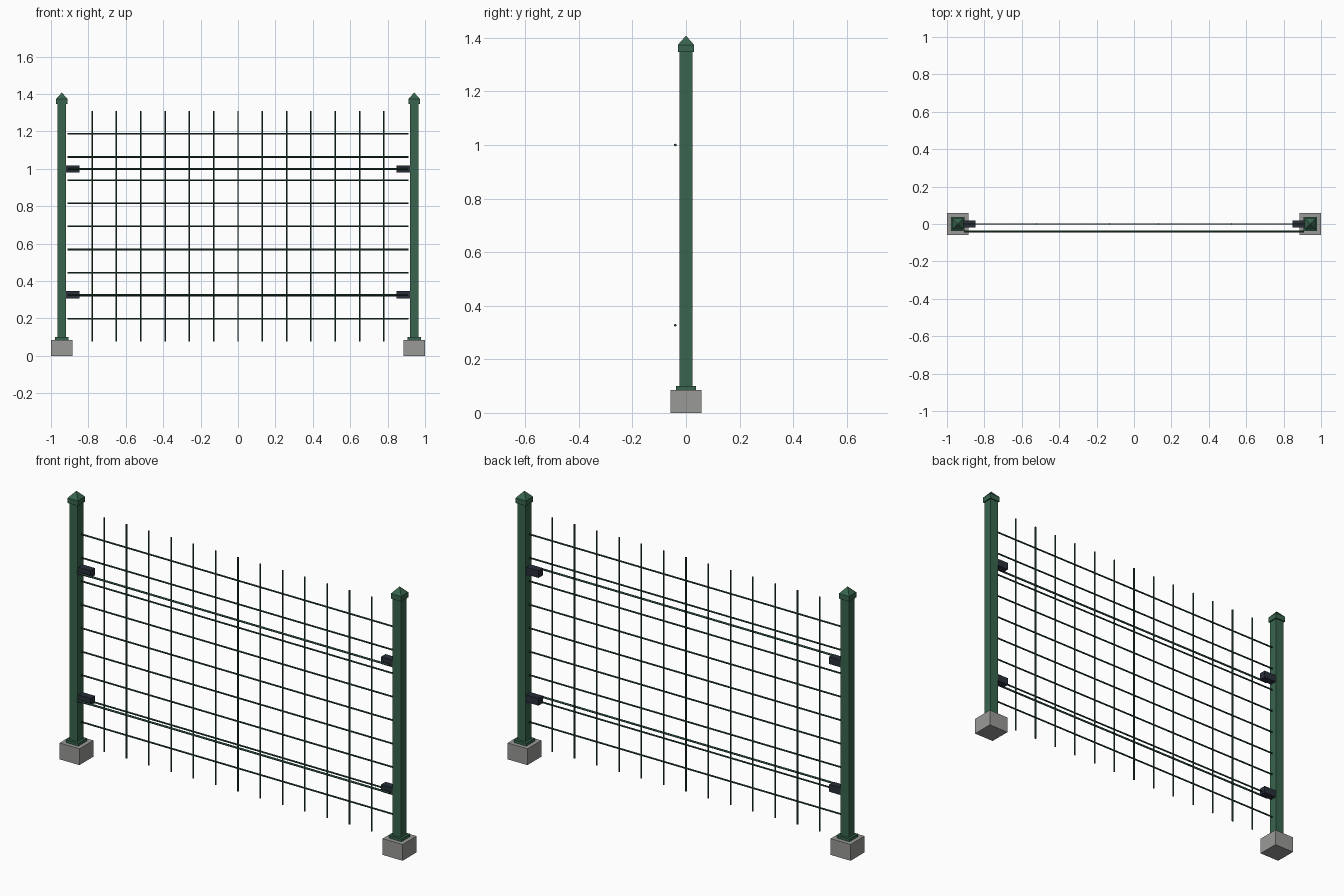
import bpy
import math
from mathutils import Vector

cube = bpy.data.objects.get("Cube")
if cube:
    bpy.data.objects.remove(cube, do_unlink=True)


def make_material(name, rgb):
    mat = bpy.data.materials.new(name)
    mat.use_nodes = True
    colour = (*rgb, 1.0)
    mat.diffuse_color = colour
    mat.node_tree.nodes["Principled BSDF"].inputs["Base Color"].default_value = colour
    return mat


GREEN = make_material("post green", (0.04, 0.13, 0.075))
WIRE = make_material("wire green", (0.02, 0.065, 0.04))
SLATE = make_material("bracket slate", (0.022, 0.028, 0.042))
CONCRETE = make_material("concrete grey", (0.32, 0.32, 0.31))


def finish(name, mat):
    obj = bpy.context.object
    obj.name = name
    obj.data.name = name
    obj.data.materials.append(mat)
    return obj


def box(name, mat, x, width, depth, z0, z1):
    bpy.ops.mesh.primitive_cube_add(size=1, location=(x, 0, (z0 + z1) / 2))
    obj = finish(name, mat)
    obj.scale = (width, depth, z1 - z0)
    bpy.ops.object.transform_apply(location=False, rotation=False, scale=True)
    return obj


def bar(name, mat, start, end, radius):
    a, b = Vector(start), Vector(end)
    bpy.ops.mesh.primitive_cylinder_add(vertices=10, radius=radius,
                                        depth=(b - a).length, location=(a + b) / 2)
    obj = finish(name, mat)
    obj.rotation_euler = (b - a).to_track_quat("Z", "Y").to_euler()
    bpy.ops.object.shade_smooth_by_angle(angle=math.radians(40))
    return obj


POST_X = 0.942
RAIL_HEIGHTS = {"lower": 0.327, "upper": 1.0}

# Posts with footing, flange and pointed cap, plus the brackets on each
for side, s in (("left", 1), ("right", -1)):
    x = s * POST_X
    box(f"{side}_footing", CONCRETE, x, 0.116, 0.116, 0, 0.086)
    box(f"{side}_flange", GREEN, x, 0.073, 0.073, 0.086, 0.1)
    box(f"{side}_post", GREEN, x, 0.047, 0.047, 0.1, 1.35)
    box(f"{side}_cap", GREEN, x, 0.06, 0.06, 1.347, 1.374)
    bpy.ops.mesh.primitive_cone_add(vertices=4, radius1=0.03 * math.sqrt(2), depth=0.034,
                                    location=(x, 0, 1.391),
                                    rotation=(0, 0, math.pi / 4))
    finish(f"{side}_cap_point", GREEN)
    for level, z in RAIL_HEIGHTS.items():
        box(f"{side}_{level}_bracket", SLATE, s * 0.884, 0.074, 0.037, z - 0.019, z + 0.019)

# Support rails in front of the mesh
for level, z in RAIL_HEIGHTS.items():
    bar(f"{level}_rail", WIRE, (-0.91, -0.04, z), (0.91, -0.04, z), 0.005)

# Mesh panel: horizontal and vertical wires
for i in range(9):
    z = 0.198 + i * 0.1236
    bar(f"horizontal_wire_{i + 1}", WIRE, (-0.912, 0, z), (0.912, 0, z), 0.0042)
for i in range(-6, 7):
    x = i * 0.13
    bar(f"vertical_wire_{i + 7}", WIRE, (x, 0, 0.076), (x, 0, 1.31), 0.0042)
